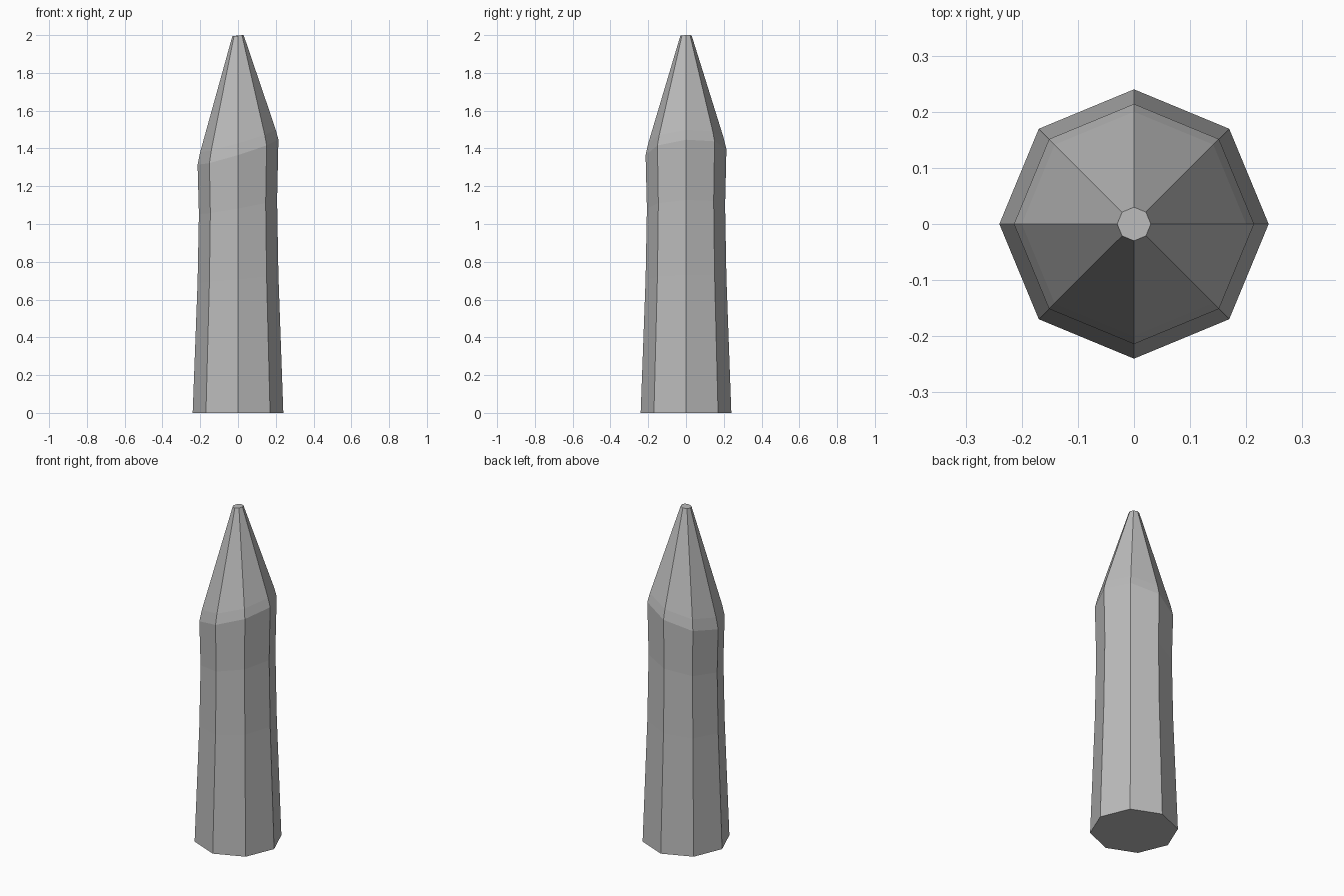
import bpy, bmesh
from math import cos, sin, radians, tau

cube = bpy.data.objects.get("Cube")
if cube:
    bpy.data.objects.remove(cube)

SIDES = 8
LEAN = radians(13)  # direction in which the tilted rings rise

# One plain grey for the whole spike
grey = bpy.data.materials.new("stone_grey")
grey.use_nodes = True
colour = (0.5, 0.5, 0.5, 1)
grey.diffuse_color = colour
grey.node_tree.nodes["Principled BSDF"].inputs["Base Color"].default_value = colour

# Rings from base to tip: radius, mean height, tilt
RINGS = [
    (0.240, 0.00, 0.000),
    (0.214, 0.71, 0.020),
    (0.207, 1.09, 0.038),
    (0.214, 1.38, 0.068),
    (0.200, 1.44, 0.060),
    (0.030, 1.997, 0.003),
]


def add_ring(bm, radius, height, tilt):
    angles = [tau * i / SIDES for i in range(SIDES)]
    return [bm.verts.new((radius * cos(a), radius * sin(a),
                          height + tilt * cos(a - LEAN))) for a in angles]


bm = bmesh.new()
rings = [add_ring(bm, *r) for r in RINGS]

# Shaft and point walls
for low, high in zip(rings, rings[1:]):
    for i in range(SIDES):
        j = (i + 1) % SIDES
        bm.faces.new((low[i], low[j], high[j], high[i]))

# Base and blunt tip
bm.faces.new(rings[0][::-1])
bm.faces.new(rings[-1])
bmesh.ops.recalc_face_normals(bm, faces=bm.faces)

mesh = bpy.data.meshes.new("spike")
bm.to_mesh(mesh)
bm.free()
mesh.materials.append(grey)
spike = bpy.data.objects.new("spike", mesh)
bpy.context.collection.objects.link(spike)
